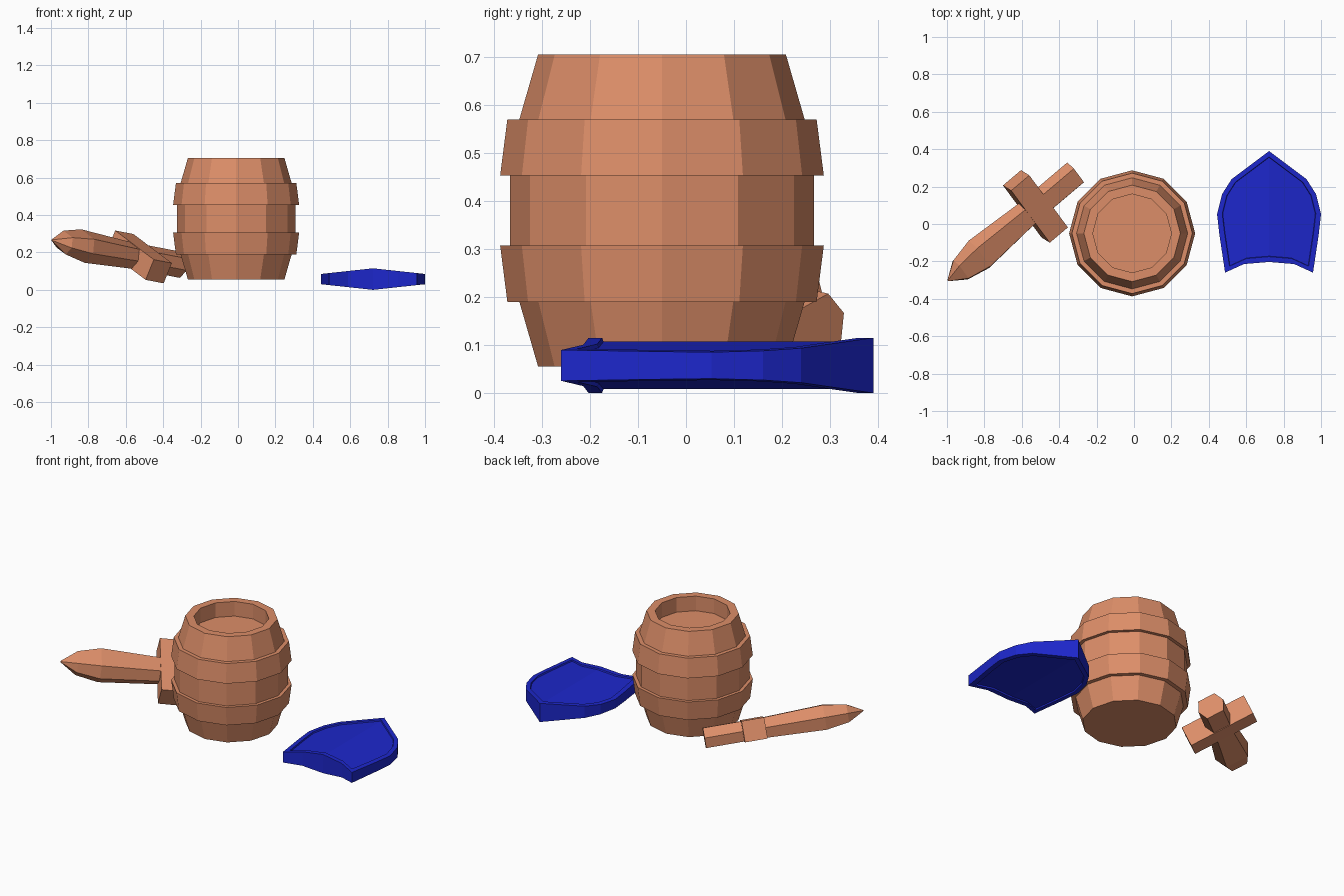
import bpy, bmesh, math
from mathutils import Vector

if "Cube" in bpy.data.objects:
    bpy.data.objects.remove(bpy.data.objects["Cube"])


def material(name, rgb):
    m = bpy.data.materials.new(name)
    m.diffuse_color = (*rgb, 1)
    m.use_nodes = True
    m.node_tree.nodes["Principled BSDF"].inputs["Base Color"].default_value = m.diffuse_color
    return m


wood = material("wood", (0.72, 0.27, 0.14))
blue = material("blue", (0.012, 0.02, 0.6))


def finish(bm, name, mat):
    bmesh.ops.remove_doubles(bm, verts=bm.verts, dist=1e-5)
    bmesh.ops.recalc_face_normals(bm, faces=bm.faces)
    me = bpy.data.meshes.new(name)
    bm.to_mesh(me)
    bm.free()
    me.materials.append(mat)
    ob = bpy.data.objects.new(name, me)
    bpy.context.collection.objects.link(ob)
    return ob


def loft(name, rings, mat):
    """Skin a list of equal-length point rings and cap both ends."""
    bm = bmesh.new()
    vs = [[bm.verts.new(p) for p in r] for r in rings]
    n = len(rings[0])
    for a, b in zip(vs, vs[1:]):
        for i in range(n):
            j = (i + 1) % n
            bm.faces.new((a[i], a[j], b[j], b[i]))
    bm.faces.new(vs[0])
    bm.faces.new(vs[-1])
    return finish(bm, name, mat)


# Barrel: 12-sided turned profile (radius, z) with two hoops and a sunken lid
profile = [(.258, .055), (.297, .19), (.322, .19), (.337, .307), (.317, .307),
           (.317, .453), (.337, .453), (.322, .57), (.297, .57), (.258, .705),
           (.21, .705), (.21, .615)]
loft("barrel", [[(-.01 + r * math.cos(k * math.pi / 6),
                  -.05 + r * math.sin(k * math.pi / 6), z) for k in range(12)]
                for r, z in profile], wood)

# Sword frame: u along the blade, w along the guard, n out of the flat
origin = Vector((-.527, .094, .176))
u = Vector((-.755, -.64, .145)).normalized()
w = Vector((.24, -.32, -.18))
w = (w - u * w.dot(u)).normalized()
n = u.cross(w)


def hexagon(s, a, b):
    pts = [(a, 0), (.65 * a, b), (-.65 * a, b), (-a, 0), (-.65 * a, -b), (.65 * a, -b)]
    return [origin + u * s + w * x + n * y for x, y in pts]


def rect(s, a, b):
    return [origin + u * s + w * x * a + n * y * b
            for x, y in ((1, 1), (-1, 1), (-1, -1), (1, -1))]


loft("sword_handle", [hexagon(-.28, .076, .057), hexagon(0, .076, .057)], wood)
loft("sword_guard", [rect(-.064, .19, .06), rect(.064, .19, .06)], wood)
loft("sword_blade", [hexagon(0, .072, .055), hexagon(.40, .1, .07),
                     hexagon(.53, .07, .05), hexagon(.62, .004, .003)], wood)

# Shield: mirrored outline, ridged on both sides, with a raised rim
cx, cy, cz = .722, .08, .0575
half = [(0, .39), (.2, .24), (.251, .16), (.278, .053), (.265, -.06),
        (.235, -.26), (.134, -.214), (0, -.203)]
outline = half + [(-x, y) for x, y in half[-2:0:-1]]
bm = bmesh.new()


def ring(scale, drop, side):
    return [bm.verts.new((cx + x * scale, cy + (y - cy) * scale,
                          cz + side * (.0575 - drop - .108 * abs(x) * scale)))
            for x, y in outline]


def bridge(a, b):
    for i in range(len(a)):
        j = (i + 1) % len(a)
        bm.faces.new((a[i], a[j], b[j], b[i]))


edges = []
for side in (1, -1):
    outer, inner, panel = ring(1, 0, side), ring(.9, 0, side), ring(.89, .008, side)
    bridge(outer, inner)
    bridge(inner, panel)
    k = len(half)
    bm.faces.new(panel[:k])
    bm.faces.new(panel[k - 1:] + panel[:1])
    edges.append(outer)
bridge(*edges)
finish(bm, "shield", blue)
